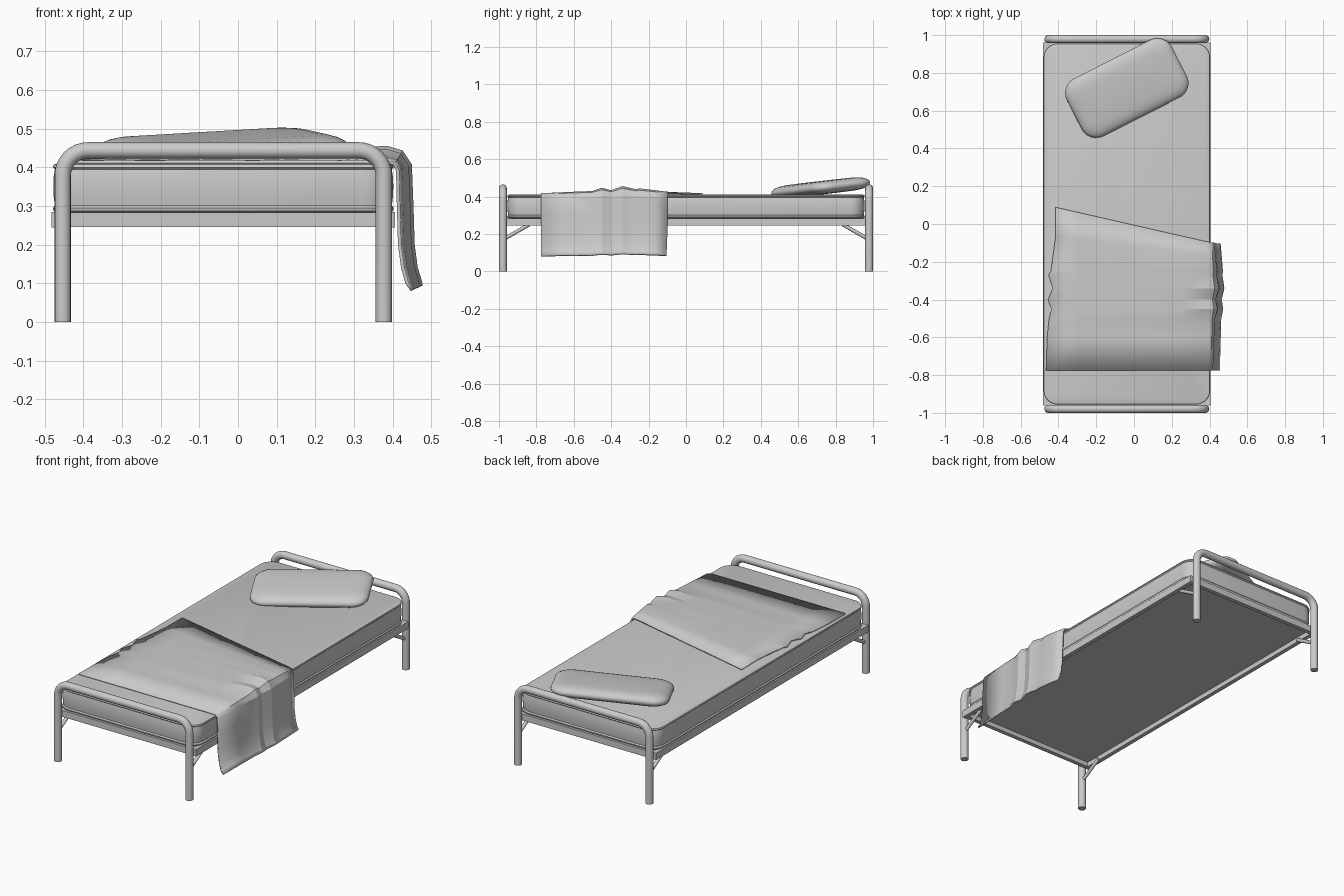
import bpy, bmesh, math
from mathutils import Vector, Matrix

if "Cube" in bpy.data.objects:
    bpy.data.objects.remove(bpy.data.objects["Cube"])

CX = -0.038            # bed centre line (blanket hangs out on +x)


def finish(name, bm, angle=35):
    bmesh.ops.recalc_face_normals(bm, faces=bm.faces)
    me = bpy.data.meshes.new(name)
    bm.to_mesh(me)
    bm.free()
    ob = bpy.data.objects.new(name, me)
    bpy.context.collection.objects.link(ob)
    bpy.ops.object.select_all(action='DESELECT')
    bpy.context.view_layer.objects.active = ob
    ob.select_set(True)
    bpy.ops.object.shade_smooth_by_angle(angle=math.radians(angle))
    return ob


def rounded_slab(name, hx, hy, r, profile, matrix, angle=35, seg=6):
    """Stack rounded-rectangle rings; profile is a list of (inset, z)."""
    bm = bmesh.new()
    rings = []
    for inset, z in profile:
        ring = []
        rr = max(r - inset * 0.5, 0.01)
        for k, (sx, sy) in enumerate([(1, 1), (-1, 1), (-1, -1), (1, -1)]):
            for i in range(seg + 1):
                a = (k + i / seg) * math.pi / 2
                ring.append(bm.verts.new(matrix @ Vector((
                    sx * (hx - inset - rr) + rr * math.cos(a),
                    sy * (hy - inset - rr) + rr * math.sin(a), z))))
        rings.append(ring)
    n = len(rings[0])
    for a, b in zip(rings, rings[1:]):
        for i in range(n):
            bm.faces.new((a[i], a[(i + 1) % n], b[(i + 1) % n], b[i]))
    bm.faces.new(rings[0])
    bm.faces.new(rings[-1])
    return finish(name, bm, angle)


def tube(name, pts, radius, sides=16):
    """Sweep a circle along a planar path with mitred joints."""
    pts = [Vector(p) for p in pts]
    dirs = [(b - a).normalized() for a, b in zip(pts, pts[1:])]
    flat = dirs[0].cross(dirs[-1])
    side = Vector((0, 1, 0)) if flat.length > 0 or abs(dirs[0].y) < 0.1 else Vector((1, 0, 0))
    bm = bmesh.new()
    rings = []
    for i, p in enumerate(pts):
        t = (dirs[max(i - 1, 0)] + dirs[min(i, len(dirs) - 1)]).normalized()
        u = t.cross(side).normalized()
        rings.append([bm.verts.new(p + radius * (math.cos(a) * u + math.sin(a) * side))
                      for a in (2 * math.pi * k / sides for k in range(sides))])
    for a, b in zip(rings, rings[1:]):
        for k in range(sides):
            bm.faces.new((a[k], a[(k + 1) % sides], b[(k + 1) % sides], b[k]))
    bm.faces.new(rings[0])
    bm.faces.new(rings[-1])
    return finish(name, bm, 50)


def box(name, lo, hi):
    lo, hi = Vector(lo), Vector(hi)
    bm = bmesh.new()
    bmesh.ops.create_cube(bm, size=1, matrix=Matrix.Translation((lo + hi) / 2)
                          @ Matrix.Diagonal((*(hi - lo), 1)))
    return finish(name, bm)


# Bent tube end frames with diagonal braces
W, TOP, R = 0.4155, 0.444, 0.065
for end, sy in (("foot", -1), ("head", 1)):
    y = sy * 0.979
    path = [(CX - W, y, 0)]
    for k in range(9):
        a = math.pi - k * math.pi / 16
        path.append((CX - W + R + R * math.cos(a), y, TOP - R + R * math.sin(a)))
    path += [(2 * CX - x, yy, z) for x, yy, z in reversed(path)]
    tube(end + "_tube_frame", path, 0.0212)
    for side, sx in (("left", -1), ("right", 1)):
        tube(f"{end}_{side}_brace", [(CX + sx * W, sy * 0.97, 0.175),
                                     (CX + sx * W, sy * 0.84, 0.25)], 0.010, 10)

# Angle-iron bed base: upright rails with inner flanges
HX, HY = 0.444, 0.96
for side, s in (("left", -1), ("right", 1)):
    xs = sorted((CX + s * HX, CX + s * (HX - 0.024)))
    box(side + "_rail", (xs[0], -HY, 0.245), (xs[1], HY, 0.284))
for end, s in (("foot", -1), ("head", 1)):
    ys = sorted((s * HY, s * (HY - 0.024)))
    box(end + "_rail", (CX - HX + 0.024, ys[0], 0.246), (CX + HX - 0.024, ys[1], 0.283))
box("base_panel", (CX - HX + 0.02, -HY + 0.02, 0.272), (CX + HX - 0.02, HY - 0.02, 0.28))

# Mattress
rounded_slab("mattress", 0.442, 0.957, 0.075,
             [(0.012, 0.282), (0.003, 0.287), (0.001, 0.295), (0.006, 0.302), (0.003, 0.325),
              (0.002, 0.35), (0.003, 0.375), (0.006, 0.395), (0.001, 0.400), (0.003, 0.407),
              (0.012, 0.410)], Matrix.Translation((CX, 0, 0)))

# Pillow, turned and leaning on the head tube
T = 0.036
prof = []
for k in range(13):
    a = -math.pi / 2 + math.pi * k / 12
    c = math.cos(a)
    prof.append((0.145 * (1 - math.sqrt(max(c, 0))), T * math.sin(a)))
rounded_slab("pillow", 0.312, 0.172, 0.085, prof,
             Matrix.Translation((-0.038, 0.72, 0.447))
             @ Matrix.Rotation(0.115, 4, 'X') @ Matrix.Rotation(math.radians(27), 4, 'Z'), 80)

# Blanket: ridge stations along y as (y, ridge height, left edge x)
folds = [(-0.775, 0, -.465), (-0.6, .008, -.46), (-0.5, .012, -.45), (-0.45, .029, -.437),
         (-0.4, .016, -.455), (-0.34, .038, -.43), (-0.27, .022, -.452), (-0.25, .026, -.44),
         (-0.17, .016, -.415), (-0.105, .006, -.415)]
# section across the bed: (x, z, share of ridge lifted, share pushed outward)
section = [(-0.44, .409, .15, 0), (-0.3, .409, .3, 0), (0, .409, .55, 0), (0.25, .409, .8, 0),
           (0.385, .409, 1, 0), (0.402, .406, .8, .5), (0.409, .39, .4, .85), (0.411, .3, 0, .9),
           (0.414, .2, 0, .9), (0.422, .14, 0, .9), (0.433, .1, .1, .9), (0.447, .08, .3, .6)]
bm = bmesh.new()
grid = []
for i, (y, h, left) in enumerate(folds):
    row = []
    for j, (x, z, lift, push) in enumerate(section):
        if j == 0:
            x = left
        yy = y
        if y > -0.25:      # skewed back edge
            back = 0.09 - 0.19 * min((x + 0.42) / 0.83, 1.025)
            yy = -0.25 + (y + 0.25) / 0.145 * (back + 0.25)
        row.append(bm.verts.new((x + push * h, yy, z + lift * h)))
    grid.append(row)
for a, b in zip(grid, grid[1:]):
    for j in range(len(section) - 1):
        bm.faces.new((a[j], a[j + 1], b[j + 1], b[j]))
blanket = finish("blanket", bm, 25)
if blanket.data.polygons[0].normal.z < 0:
    blanket.data.flip_normals()
mod = blanket.modifiers.new("thickness", 'SOLIDIFY')
mod.thickness = 0.009
mod.offset = 1
